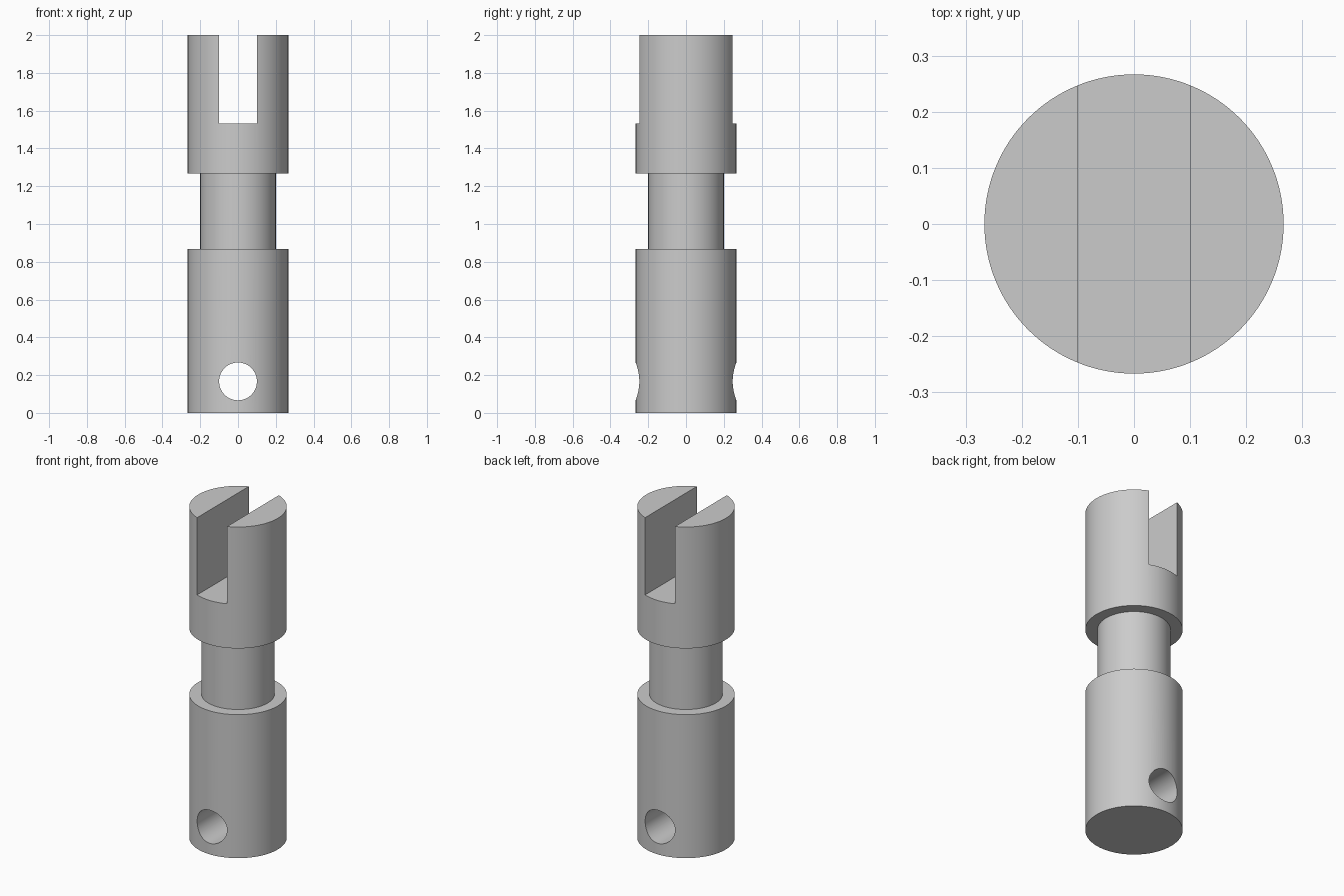
import bpy, bmesh, math

if "Cube" in bpy.data.objects:
    bpy.data.objects.remove(bpy.data.objects["Cube"])

U = 2 / 15  # half of the neck width step; the part is 15 of these tall
SIDES = 128


def finish(name, bm):
    bmesh.ops.recalc_face_normals(bm, faces=bm.faces)
    mesh = bpy.data.meshes.new(name)
    bm.to_mesh(mesh)
    bm.free()
    obj = bpy.data.objects.new(name, mesh)
    bpy.context.collection.objects.link(obj)
    return obj


def lathe(name, profile):
    """Stack of rings (radius, z), capped at both ends."""
    bm = bmesh.new()
    rings = []
    for r, z in profile:
        rings.append([bm.verts.new((r * math.cos(2 * math.pi * i / SIDES),
                                    r * math.sin(2 * math.pi * i / SIDES), z))
                      for i in range(SIDES)])
    for a, b in zip(rings, rings[1:]):
        for i in range(SIDES):
            j = (i + 1) % SIDES
            bm.faces.new((a[i], a[j], b[j], b[i]))
    bm.faces.new(rings[0][::-1])
    bm.faces.new(rings[-1])
    return finish(name, bm)


def cut(target, cutter):
    cutter.hide_render = True
    cutter.hide_set(True)
    mod = target.modifiers.new(cutter.name, 'BOOLEAN')
    mod.operation = 'DIFFERENCE'
    mod.solver = 'EXACT'
    mod.object = cutter
    bpy.context.view_layer.objects.active = target
    bpy.ops.object.modifier_apply(modifier=mod.name)
    bpy.data.objects.remove(cutter)


# Pin body: wide base, narrow neck, wide head
R, NECK = 2 * U, 1.5 * U
pin = lathe("slotted_pin", [(R, 0), (R, 6.5 * U), (NECK, 6.5 * U),
                            (NECK, 9.5 * U), (R, 9.5 * U), (R, 15 * U)])

# Cross hole through the base, front to back
hole = lathe("hole_cutter", [(0.75 * U, -0.5), (0.75 * U, 0.5)])
hole.rotation_euler.x = math.pi / 2
hole.location.z = 1.25 * U
cut(pin, hole)

# Open slot through the head, front to back
bm = bmesh.new()
bmesh.ops.create_cube(bm, size=1)
slot = finish("slot_cutter", bm)
slot.scale = (1.5 * U, 1, 1)
slot.location.z = 11.5 * U + 0.5
cut(pin, slot)

# Smooth round walls, crisp edges
bpy.ops.object.select_all(action='DESELECT')
pin.select_set(True)
bpy.context.view_layer.objects.active = pin
bpy.ops.object.shade_smooth_by_angle(angle=math.radians(30))
